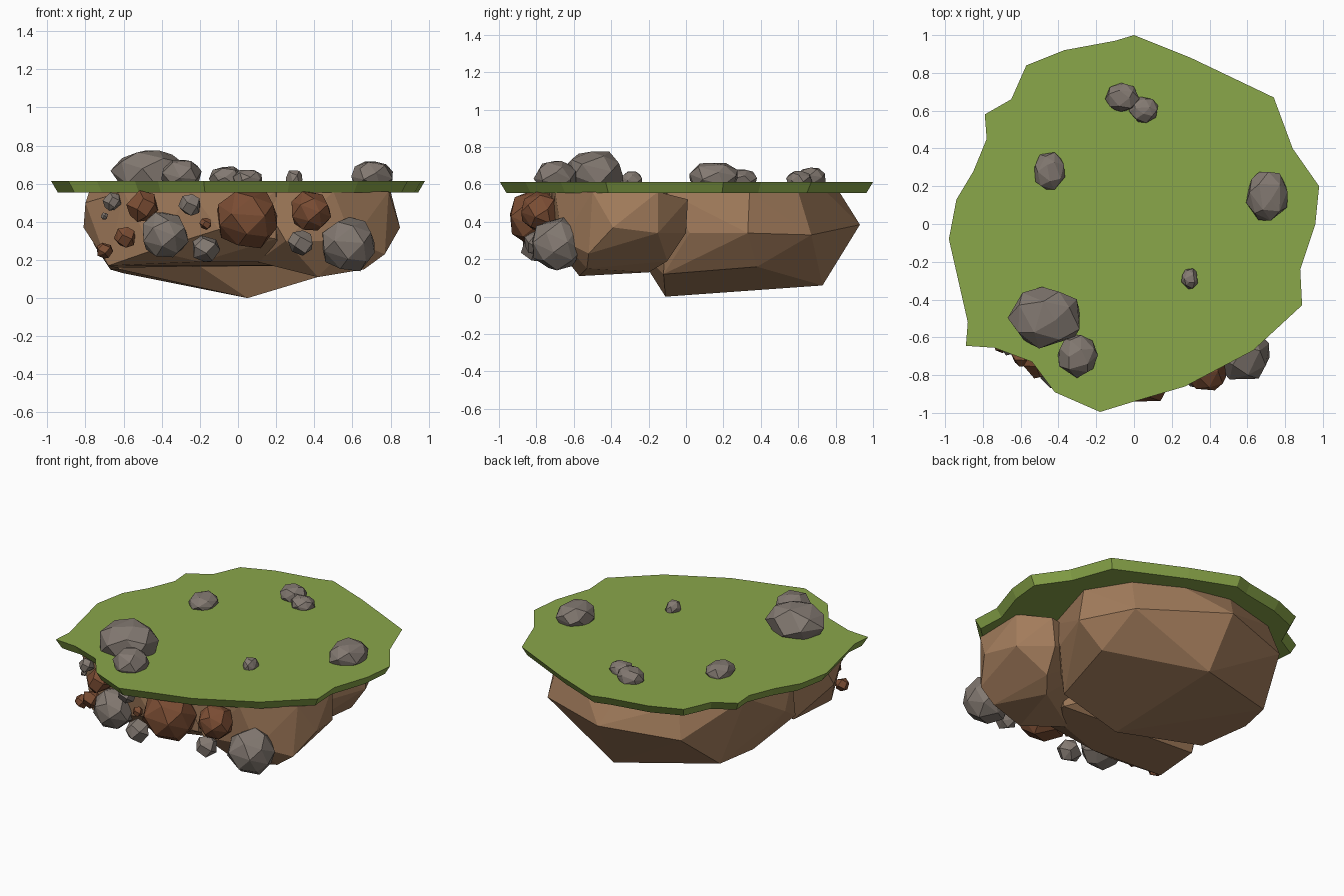
import bpy, bmesh, math, random
from mathutils import Vector

cube = bpy.data.objects.get("Cube")
if cube:
    bpy.data.objects.remove(cube, do_unlink=True)


def material(name, rgb):
    m = bpy.data.materials.new(name)
    m.use_nodes = True
    color = (*rgb, 1)
    m.diffuse_color = color
    m.node_tree.nodes["Principled BSDF"].inputs["Base Color"].default_value = color
    return m


grass = material("grass green", (0.255, 0.385, 0.068))
earth = material("earth brown", (0.36, 0.2, 0.105))
clay = material("clay red", (0.2, 0.075, 0.034))
stone = material("stone grey", (0.225, 0.19, 0.165))


def finish(name, bm, mat):
    bmesh.ops.recalc_face_normals(bm, faces=bm.faces)
    mesh = bpy.data.meshes.new(name)
    bm.to_mesh(mesh)
    bm.free()
    mesh.materials.append(mat)
    ob = bpy.data.objects.new(name, mesh)
    bpy.context.collection.objects.link(ob)


def hull(name, points, mat, merge=0.1):
    """Faceted convex lump around the points."""
    bm = bmesh.new()
    for p in points:
        bm.verts.new(p)
    bmesh.ops.convex_hull(bm, input=bm.verts)
    loose = [v for v in bm.verts if not v.link_faces]
    bmesh.ops.delete(bm, geom=loose, context='VERTS')
    bmesh.ops.dissolve_limit(bm, angle_limit=merge, verts=bm.verts, edges=bm.edges)
    finish(name, bm, mat)


def rock(name, center, radii, mat, seed, count=24, flatten=1.0):
    """Chunky boulder: evenly spread, jittered directions wrapped in a hull.
    Above 1, flatten gives a steeper side and a flatter top."""
    rng = random.Random(seed)
    golden = math.pi * (3 - math.sqrt(5))
    spin = rng.uniform(0, math.tau)
    pts = []
    for i in range(count):
        z = 1 - 2 * (i + 0.5) / count
        a = i * golden + spin
        r = math.sqrt(1 - z * z)
        d = Vector((r * math.cos(a), r * math.sin(a), z))
        d += Vector([rng.uniform(-0.12, 0.12) for _ in range(3)])
        d = d.normalized() * rng.uniform(0.97, 1.06)
        d.z = max(-1, min(1, d.z * flatten))
        pts.append(Vector(center) + Vector([d[k] * radii[k] for k in range(3)]))
    hull(name, pts, mat, 0.2)


# Grass slab with an irregular outline, undercut at the bottom
outline = [(0, 1), (.3, .88), (.74, .67), (.84, .4), (.98, .2), (.96, 0),
           (.88, -.24), (.89, -.43), (.63, -.67), (.27, -.86), (0, -.94),
           (-.18, -.995), (-.42, -.89), (-.54, -.73), (-.74, -.655),
           (-.89, -.645), (-.88, -.52), (-.98, -.08), (-.94, .13),
           (-.85, .28), (-.78, .45), (-.79, .58), (-.65, .66),
           (-.57, .84), (-.37, .92), (-.1, .97)]
bm = bmesh.new()
top = [bm.verts.new((x, y, 0.613)) for x, y in outline]
low = [bm.verts.new((x * 0.965, y * 0.965, 0.555)) for x, y in outline]
bm.faces.new(top)
bm.faces.new(low[::-1])
for i in range(len(top)):
    j = (i + 1) % len(top)
    bm.faces.new((top[j], top[i], low[i], low[j]))
finish("grass_slab", bm, grass)

# Earth under the slab: one large back lump and two front lumps
hull("earth_back", [
    (.52, .6, .56), (.24, .75, .56), (-.07, .82, .56), (-.45, .72, .56),
    (-.72, .4, .56), (-.78, 0, .56), (.68, .34, .56), (.55, -.1, .56),
    (0, .93, .385), (-.5, .77, .36), (.55, .67, .33), (.71, .33, .34),
    (.6, .02, .34), (-.8, .1, .38), (.57, .38, .16), (.02, .73, .06),
    (-.6, .5, .13), (-.67, .25, .15), (-.62, -.1, .15), (.05, -.11, 0),
    (-.75, -.08, .27), (.45, -.12, .12), (-.4, -.3, .3)], earth)
hull("earth_front_left", [
    (-.78, -.3, .56), (-.8, -.5, .5), (-.6, -.65, .56), (-.25, -.77, .56),
    (.2, -.72, .56), (.35, -.3, .56), (-.5, .1, .56), (-.81, -.4, .37),
    (-.68, -.56, .17), (-.45, -.7, .25), (-.1, -.77, .36), (.2, -.7, .31),
    (-.2, -.62, .19), (.15, -.5, .19), (.3, -.3, .17), (-.64, -.22, .16)], earth)
hull("earth_front_right", [
    (.79, -.5, .56), (.8, -.15, .56), (.65, .01, .52), (.5, -.7, .56),
    (.1, -.72, .56), (.1, -.1, .5), (.85, -.39, .37), (.8, -.15, .34),
    (.62, 0, .34), (.77, -.52, .23), (.6, -.66, .3), (.25, -.72, .3),
    (.66, -.53, .15), (.42, -.57, .11), (.52, -.2, .13), (.6, -.1, .19),
    (.1, -.5, .19)], earth)

# Round stones stuck in the front bank: x, y, z, radius
clay_stones = [(.05, -.79, .42, .165), (.38, -.78, .455, .11),
               (-.5, -.74, .48, .085), (-.59, -.7, .32, .06),
               (-.70, -.64, .25, .045), (-.17, -.81, .39, .033)]
grey_stones = [(.58, -.69, .28, .145), (-.385, -.76, .33, .127),
               (-.66, -.65, .505, .05), (-.25, -.81, .49, .062),
               (-.17, -.81, .26, .076), (.33, -.8, .29, .07),
               (-.70, -.62, .43, .02)]
for label, stones, mat in (("clay", clay_stones, clay), ("grey", grey_stones, stone)):
    for i, (x, y, z, r) in enumerate(stones):
        count = 24 if r > 0.1 else 14
        rock(f"{label}_bank_stone_{i + 1}", (x, y, z), (r, r, r), mat, i + 3, count)

# Flat-topped boulders on the grass: x, y, radius x, radius y, top height
boulders = [(-.465, -.495, .195, .165, .775), (-.30, -.695, .108, .115, .725),
            (.705, .15, .116, .135, .715), (-.06, .67, .09, .078, .69),
            (.05, .605, .08, .07, .672), (-.45, .28, .086, .105, .68),
            (.295, -.29, .046, .056, .67)]
for i, (x, y, rx, ry, h) in enumerate(boulders):
    rz = (h - 0.6) * 0.66
    rock(f"grass_boulder_{i + 1}", (x, y, h - rz), (rx, ry, rz), stone, i + 20,
         flatten=1.15)
